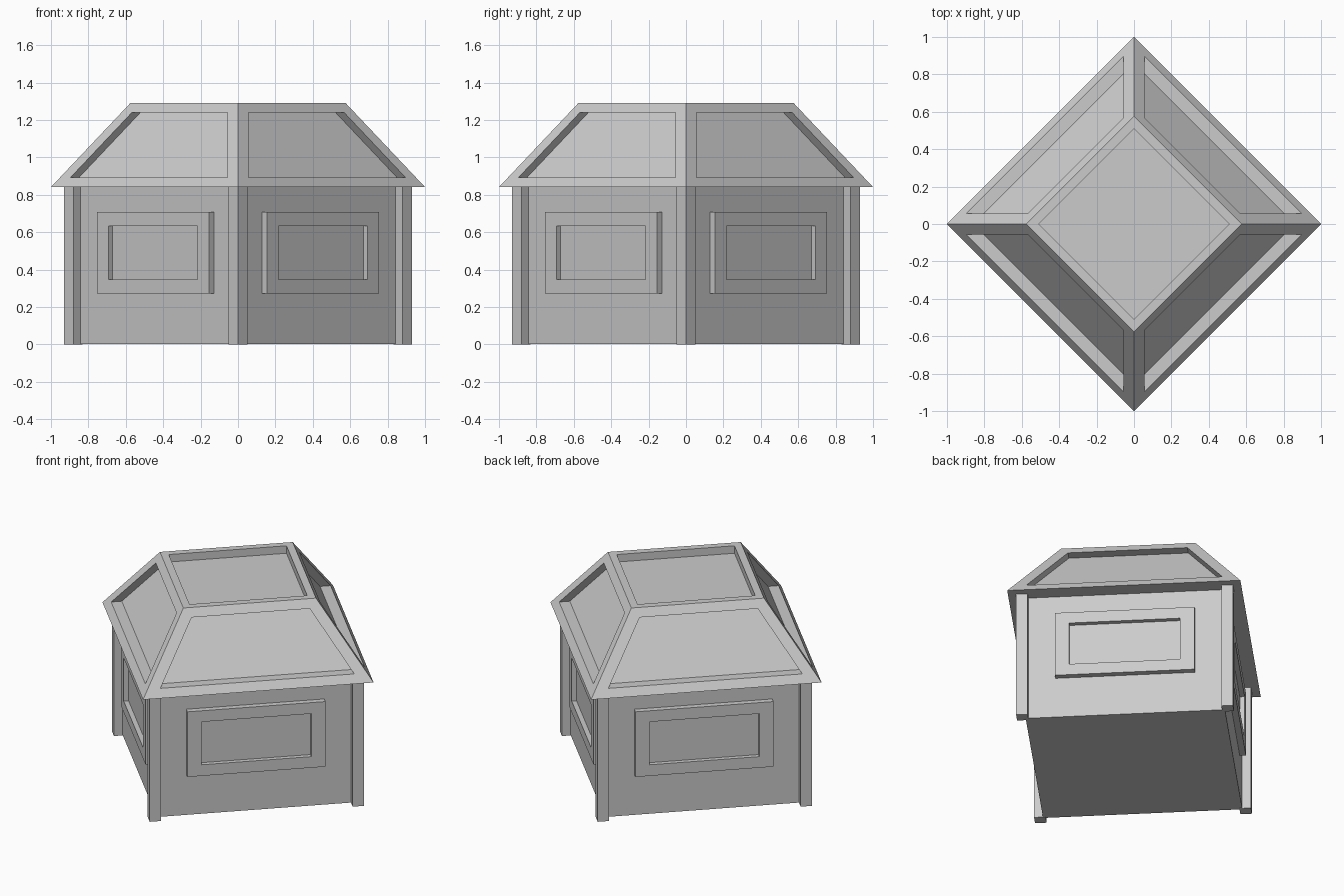
import bpy, bmesh, math
from mathutils import Matrix, Vector

cube = bpy.data.objects.get("Cube")
if cube:
    bpy.data.objects.remove(cube, do_unlink=True)

grey = bpy.data.materials.new("plain grey")
grey.use_nodes = True
grey.diffuse_color = (0.6, 0.6, 0.6, 1)
grey.node_tree.nodes["Principled BSDF"].inputs["Base Color"].default_value = grey.diffuse_color

# Main dimensions; parts are modelled square to the axes, then turned corner-forward
EAVE_Z, TOP_Z = 0.841, 1.29
EAVE, TOP = 0.7071, 0.407
WALL, POST_OUT, POST_W = 0.604, 0.6576, 0.07


def finish(bm, name, turn=0):
    bmesh.ops.recalc_face_normals(bm, faces=bm.faces)
    bm.transform(Matrix.Rotation(math.radians(45 + turn), 4, "Z"))
    mesh = bpy.data.meshes.new(name)
    bm.to_mesh(mesh)
    bm.free()
    mesh.materials.append(grey)
    obj = bpy.data.objects.new(name, mesh)
    bpy.context.collection.objects.link(obj)


def box(lo, hi):
    bm = bmesh.new()
    lo, hi = Vector(lo), Vector(hi)
    bmesh.ops.create_cube(bm, size=1, matrix=Matrix.Translation((lo + hi) / 2)
                          @ Matrix.Diagonal((*(hi - lo), 1)))
    bm.normal_update()
    return bm


def push(bm, face, offset):
    """Extrude one face along a chosen offset, leaving an open recess."""
    new = bmesh.ops.extrude_face_region(bm, geom=[face])["geom"]
    verts = [g for g in new if isinstance(g, bmesh.types.BMVert)]
    bmesh.ops.translate(bm, verts=verts, vec=offset)
    if face.is_valid:
        bmesh.ops.delete(bm, geom=[face], context="FACES_ONLY")


# Walls
finish(box((-WALL, -WALL, 0.003), (WALL, WALL, EAVE_Z)), "walls")

# Corner posts and framed windows, one of each per side
for i in range(4):
    inner = POST_OUT - POST_W
    finish(box((inner, inner, 0), (POST_OUT, POST_OUT, EAVE_Z)), f"corner_post_{i + 1}", 90 * i)

    bm = box((WALL - 0.01, -0.4235, 0.273), (WALL + 0.038, 0.4235, 0.707))
    front = max(bm.faces, key=lambda f: f.normal.x)
    bmesh.ops.inset_individual(bm, faces=[front], thickness=0.074, use_even_offset=True)
    for v in front.verts:
        v.co.y *= 0.963
    push(bm, front, Vector((-0.03, 0, 0)))
    finish(bm, f"window_{i + 1}", 90 * i)

# Roof: truncated pyramid with a sunken panel on each slope and on the flat top
bm = box((-EAVE, -EAVE, EAVE_Z), (EAVE, EAVE, TOP_Z))
for v in bm.verts:
    if v.co.z > EAVE_Z + 0.1:
        v.co.x *= TOP / EAVE
        v.co.y *= TOP / EAVE
bm.normal_update()
slopes = [f for f in bm.faces if abs(f.normal.z) < 0.9]
flat = max(bm.faces, key=lambda f: f.normal.z)
for face in slopes:
    out = Vector((face.normal.x, face.normal.y, 0)).normalized()
    along = Vector((-out.y, out.x, 0))
    bmesh.ops.inset_individual(bm, faces=[face], thickness=0.061, use_even_offset=True)
    for v in face.verts:
        v.co -= along * math.copysign(0.009, v.co.dot(along))
    push(bm, face, -0.065 * out)
bmesh.ops.inset_individual(bm, faces=[flat], thickness=0.046, use_even_offset=True)
push(bm, flat, Vector((0, 0, -0.05)))
finish(bm, "roof")
